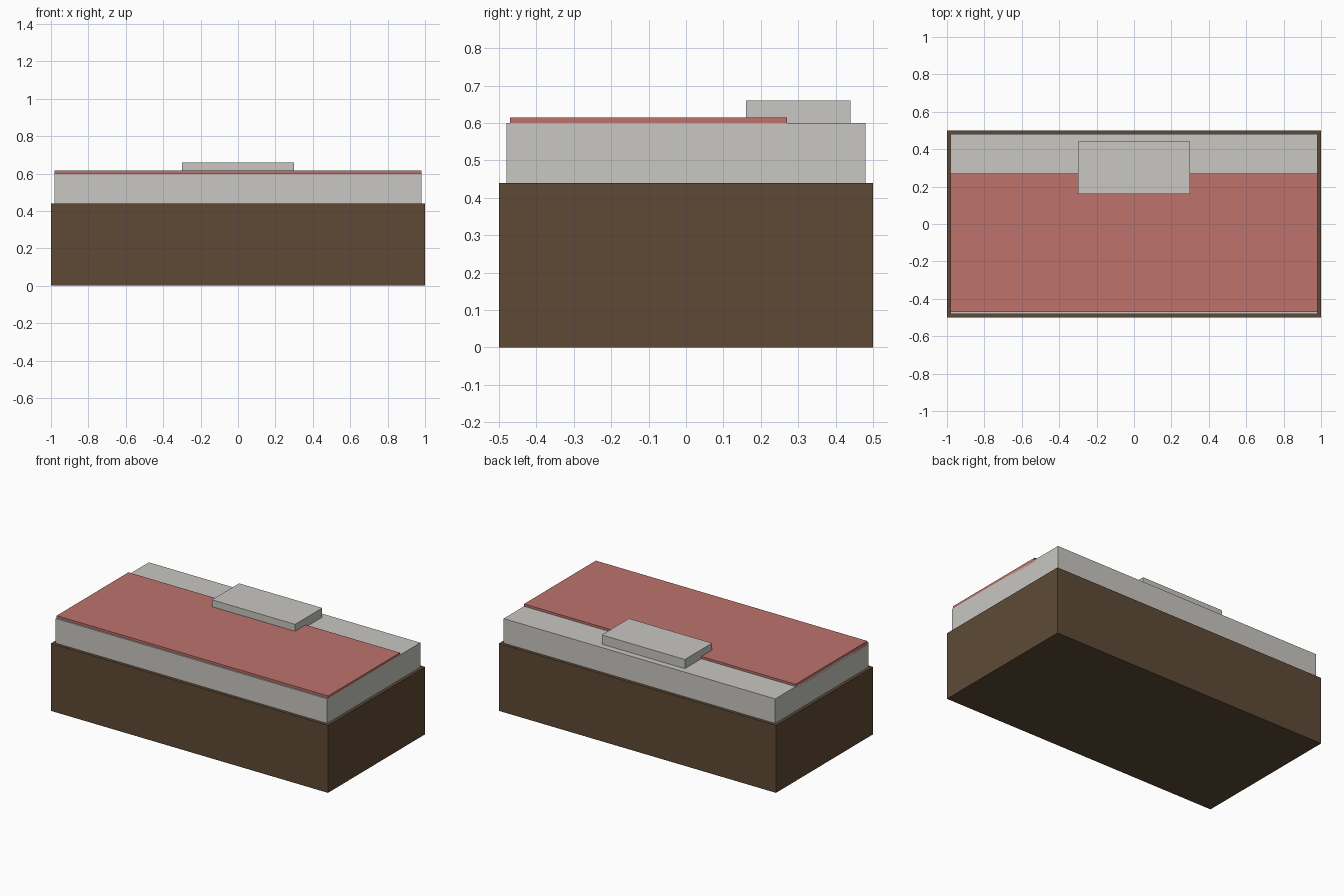
import bpy
import bmesh

if "Cube" in bpy.data.objects:
    bpy.data.objects.remove(bpy.data.objects["Cube"])


def srgb(r, g, b):
    def lin(c):
        c /= 255
        return c / 12.92 if c <= 0.04045 else ((c + 0.055) / 1.055) ** 2.4
    return (lin(r), lin(g), lin(b), 1)


def material(name, rgb):
    m = bpy.data.materials.new(name)
    m.diffuse_color = srgb(*rgb)
    m.use_nodes = True
    m.node_tree.nodes["Principled BSDF"].inputs["Base Color"].default_value = m.diffuse_color
    return m


def box(name, x, y, z, mat):
    """Flat-faced box from (min, max) ranges on each axis."""
    bm = bmesh.new()
    bmesh.ops.create_cube(bm, size=1)
    for v in bm.verts:
        for i, (lo, hi) in enumerate((x, y, z)):
            v.co[i] = hi if v.co[i] > 0 else lo
    me = bpy.data.meshes.new(name)
    bm.to_mesh(me)
    bm.free()
    me.materials.append(mat)
    ob = bpy.data.objects.new(name, me)
    bpy.context.collection.objects.link(ob)
    return ob


wood = material("brown_wood", (94, 74, 53))
linen = material("off_white_linen", (200, 199, 194))
red = material("muted_red_cloth", (189, 114, 108))

# Solid bed base
box("bed_base", (-1, 1), (-0.5, 0.5), (0, 0.44), wood)
# Mattress, slightly inset
box("mattress", (-0.98, 0.98), (-0.48, 0.48), (0.44, 0.60), linen)
# Thin blanket, partly sunk into the mattress
box("blanket", (-0.98, 0.98), (-0.47, 0.27), (0.585, 0.615), red)
# Pillow at the back
box("pillow", (-0.30, 0.30), (0.16, 0.44), (0.60, 0.66), linen)
